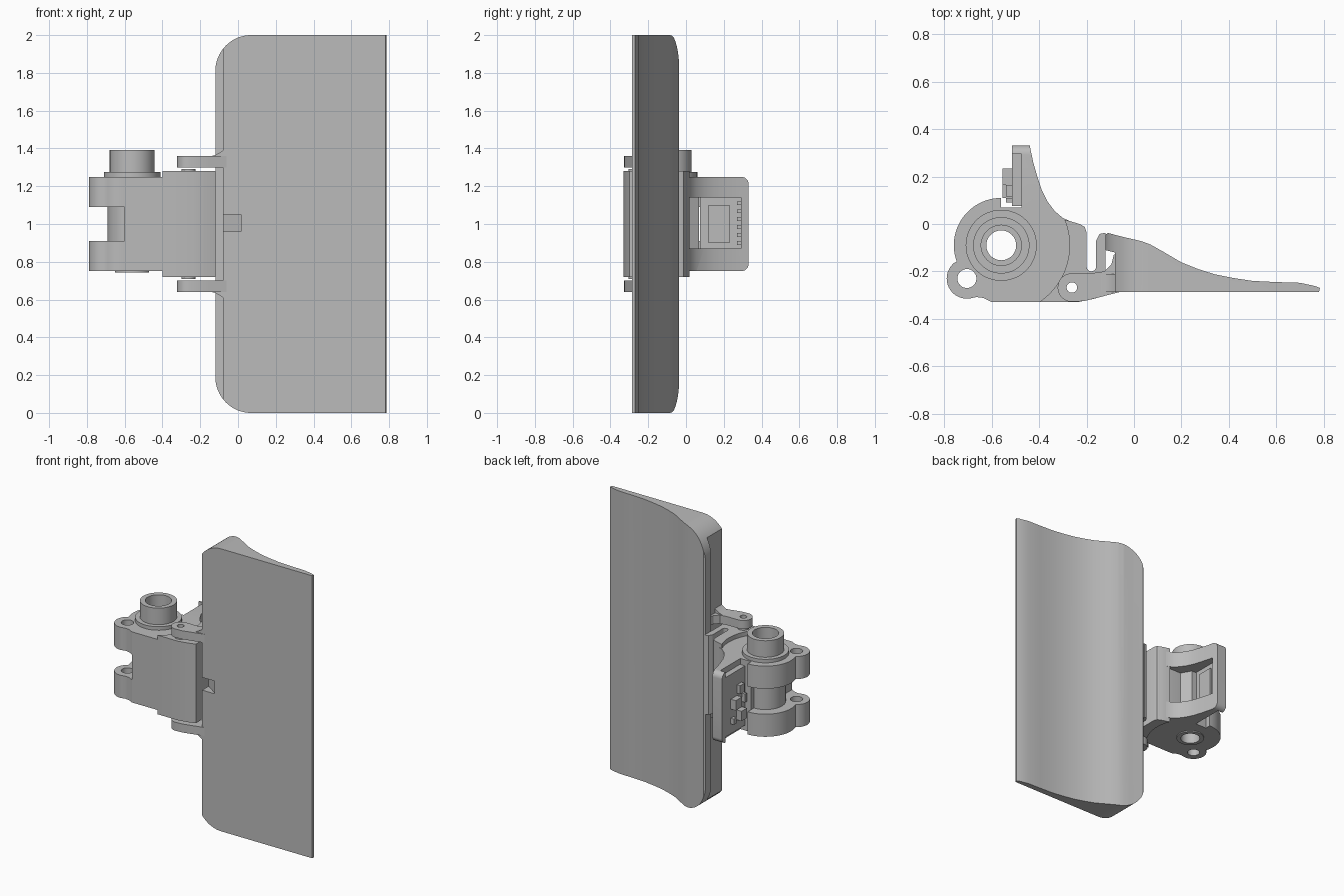
import bpy, bmesh, math
from mathutils import Vector

cube = bpy.data.objects.get("Cube")
if cube:
    bpy.data.objects.remove(cube, do_unlink=True)

grey = bpy.data.materials.new("plain grey")
grey.use_nodes = True
grey.diffuse_color = (0.5, 0.5, 0.5, 1)
grey.node_tree.nodes["Principled BSDF"].inputs["Base Color"].default_value = (0.5, 0.5, 0.5, 1)

PIVOT = (-0.56, -0.09)   # axis of the clamp bore
PIN = (-0.262, -0.268)   # hinge pin axis
LUG = (-0.705, -0.23)    # screw lug axis


def arc(c, r, a0, a1, n=24):
    steps = [math.radians(a0 + (a1 - a0) * i / n) for i in range(n + 1)]
    return [(c[0] + r * math.cos(a), c[1] + r * math.sin(a)) for a in steps]


def prism(name, pts, lo, hi, axis="z"):
    """Extrude a 2D outline along an axis: z takes (x, y), y takes (x, z), x takes (y, z)."""
    place = {"z": lambda p, h: (p[0], p[1], h),
             "y": lambda p, h: (p[0], h, p[1]),
             "x": lambda p, h: (h, p[0], p[1])}[axis]
    bm = bmesh.new()
    face = bm.faces.new([bm.verts.new(place(p, lo)) for p in pts])
    ext = bmesh.ops.extrude_face_region(bm, geom=[face])
    verts = [g for g in ext["geom"] if isinstance(g, bmesh.types.BMVert)]
    shift = Vector(place((0, 0), hi - lo))
    bmesh.ops.translate(bm, verts=verts, vec=shift)
    bmesh.ops.recalc_face_normals(bm, faces=bm.faces)
    mesh = bpy.data.meshes.new(name)
    bm.to_mesh(mesh)
    bm.free()
    mesh.materials.append(grey)
    obj = bpy.data.objects.new(name, mesh)
    bpy.context.collection.objects.link(obj)
    return obj


def disc(name, c, r, lo, hi):
    return prism(name, arc(c, r, 0, 360, 48)[:-1], lo, hi)


def box(name, x, y, z):
    return prism(name, [(x[0], y[0]), (x[1], y[0]), (x[1], y[1]), (x[0], y[1])], *z)


def carve(obj, tool, operation="DIFFERENCE"):
    bpy.context.view_layer.objects.active = obj
    mod = obj.modifiers.new("carve", "BOOLEAN")
    mod.operation, mod.object, mod.solver = operation, tool, "EXACT"
    bpy.ops.object.modifier_apply(modifier=mod.name)
    bpy.data.objects.remove(tool, do_unlink=True)


# Paddle: tapered section with the inner corners rounded off
paddle = prism("paddle", [
    (-0.08, -0.287), (0.78, -0.287), (0.785, -0.27), (0.765, -0.262), (0.7, -0.248),
    (0.6, -0.245), (0.5, -0.24), (0.42, -0.228), (0.34, -0.212), (0.27, -0.19),
    (0.2, -0.162), (0.12, -0.115), (0.07, -0.087), (0.03, -0.072), (-0.04, -0.056),
    (-0.11, -0.038), (-0.12, -0.045), (-0.12, -0.11), (-0.08, -0.12)], 0, 2)
r = 0.19
outline = (arc((-0.12 + r, r), r, 180, 270) + [(0.9, 0), (0.9, 2)]
           + arc((-0.12 + r, 2 - r), r, 90, 180))
carve(paddle, prism("corner_tool", outline, -0.5, 0.2, "y"), "INTERSECT")
notch = [(-0.1, -0.3), (0.016, -0.3), (0.016, -0.28), (-0.1, -0.2)]
carve(paddle, prism("notch_tool", notch, 0.96, 1.05))

# Hinge ears with flared roots, mirrored about mid height
for side, s in (("upper", 1), ("lower", -1)):
    ear = prism(side + "_hinge_ear",
                arc(PIN, 0.06, 90, 270)
                + [(-0.21, -0.325), (-0.15, -0.31), (-0.06, -0.287), (-0.06, -0.12),
                   (-0.085, -0.13), (-0.095, -0.17), (-0.125, -0.2), (-0.18, -0.208)],
                1 + s * 0.3, 1 + s * 0.36)
    carve(ear, disc("pin_tool", PIN, 0.022, 0, 2))
    prism(side + "_ear_flare",
          [(x, 1 + s * z) for x, z in ((-0.16, 0.355), (-0.12, 0.365), (-0.085, 0.385),
                                       (-0.06, 0.415), (-0.06, 0.3), (-0.16, 0.3))],
          -0.287, -0.21, "y")

# Hinge block with its sprung hook
block = prism("hinge_block",
              [(-0.24, -0.33), (-0.17, -0.316), (-0.12, -0.3), (-0.12, -0.037), (-0.145, -0.042),
               (-0.16, -0.07)] + arc((-0.18, -0.18), 0.02, 0, -180, 8)
              + [(-0.2, -0.035), (-0.208, -0.012), (-0.23, 0), (-0.27, 0.012)]
              + arc(PIVOT, 0.288, 22, -56.3), 0.72, 1.28)
carve(block, disc("pin_tool", PIN, 0.022, 0, 2))
disc("hinge_pin_sleeve", PIN, 0.037, 0.71, 1.29)
carve(bpy.data.objects["hinge_pin_sleeve"], disc("pin_tool", PIN, 0.022, 0, 2))

# Clamp body with a screw lug
body = prism("clamp_body",
             [(-0.44, 0.07), (-0.56, 0.07)] + arc(PIVOT, 0.2, 90, 200)
             + arc(LUG, 0.085, 130, 280)
             + [(-0.665, -0.308), (-0.635, -0.312), (-0.6, -0.33)]
             + arc(PIVOT, 0.288, -56.3, 5) + [(-0.4, 0)], 0.75, 1.25)
gap = ([(-0.9, -0.4), (-0.6, -0.4)] + arc(PIVOT, 0.13, 252, 90)
       + [(-0.56, 0.2), (-0.9, 0.2)])
carve(body, prism("gap_tool", gap, 0.91, 1.09))
carve(body, disc("lug_tool", LUG, 0.04, 0, 2))
carve(body, disc("bore_tool", PIVOT, 0.063, 0, 2))

# Collar, tube and lower boss around the bore
for name, radius, bore, lo, hi in (("tube_collar", 0.15, 0.085, 1.25, 1.275),
                                   ("tube", 0.119, 0.085, 1.25, 1.392),
                                   ("lower_boss", 0.09, 0.063, 0.742, 0.75)):
    ring = disc(name, PIVOT, radius, lo, hi)
    carve(ring, disc("bore_tool", PIVOT, bore, 0, 2))

# Curved bracket frame with a window and rounded outer corners
frame = prism("bracket_frame",
              [(-0.515, 0.332), (-0.44, 0.332), (-0.425, 0.26), (-0.408, 0.2), (-0.39, 0.145),
               (-0.365, 0.095), (-0.335, 0.055), (-0.3, 0.025), (-0.26, 0.008), (-0.22, -0.005),
               (-0.22, -0.1), (-0.38, -0.1), (-0.475, 0.07), (-0.475, 0.295), (-0.515, 0.295)],
              0.75, 1.25)
rounded = ([(-0.2, 0.75)] + arc((0.292, 0.79), 0.04, -90, 0, 8)
           + arc((0.292, 1.21), 0.04, 0, 90, 8) + [(-0.2, 1.25)])
carve(frame, prism("corner_tool", rounded, -0.7, 0, "x"), "INTERSECT")
window = [(0, 0.87), (0.29, 0.87), (0.29, 1.14), (0, 1.14)]
carve(frame, prism("window_tool", window, -0.6, 0, "x"))

# Circuit board with components on its outer face and a chip facing the window
box("circuit_board", (-0.515, -0.475), (0.075, 0.3), (0.79, 1.21))
box("sensor_chip", (-0.476, -0.462), (0.12, 0.23), (0.9, 1.1))
for i, (y, z, w, h, out) in enumerate(((0.2, 1.0, 0.07, 0.07, 0.555), (0.14, 1.08, 0.05, 0.06, 0.54),
                                       (0.14, 0.9, 0.06, 0.07, 0.555), (0.22, 0.88, 0.03, 0.04, 0.54),
                                       (0.1, 1.0, 0.02, 0.06, 0.54))):
    box(f"component_{i + 1}", (-out, -0.514), (y - w / 2, y + w / 2), (z - h / 2, z + h / 2))
for i in range(6):
    z = 0.9 + 0.042 * i
    for y in (0.06, 0.28):
        box(f"solder_tab_{i + 1}", (-0.48, -0.465), (y - 0.01, y + 0.01), (z - 0.01, z + 0.01))

# Smooth curved walls, keep hard edges
for obj in bpy.context.scene.objects:
    if obj.type == "MESH":
        bpy.ops.object.select_all(action="DESELECT")
        obj.select_set(True)
        bpy.context.view_layer.objects.active = obj
        bpy.ops.object.shade_smooth_by_angle(angle=math.radians(25))
